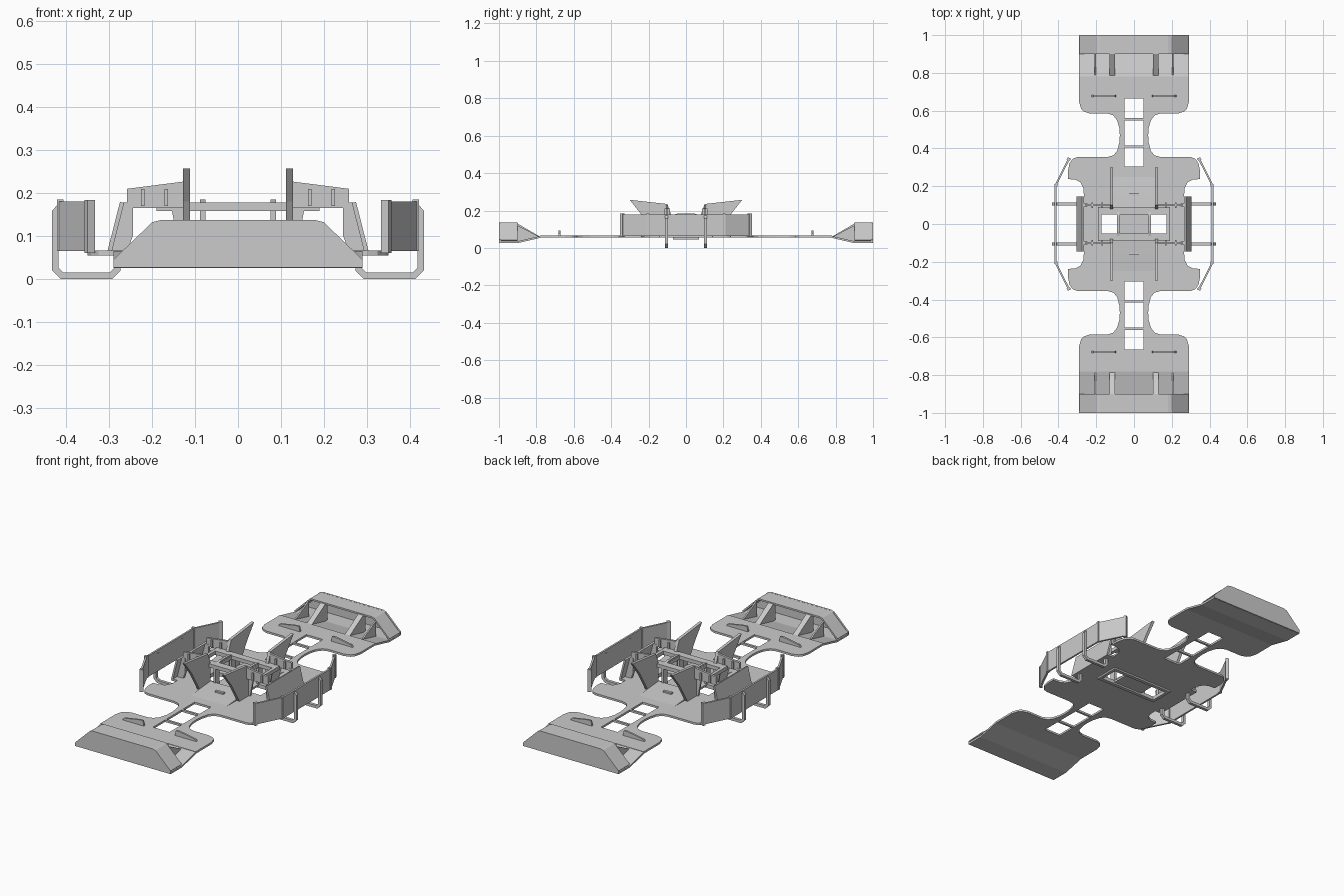
import bpy
import bmesh
from mathutils import Vector

if "Cube" in bpy.data.objects:
    bpy.data.objects.remove(bpy.data.objects["Cube"], do_unlink=True)

BOTH = (1, -1)
FLOOR, TOP = 0.055, 0.066


def prism(name, pts, axis, lo, hi, xs=(1,), ys=(1,)):
    """Extrude a 2D outline along an axis, with mirrored copies in one mesh."""
    place = {"x": lambda a, b, c: (c, a, b),
             "y": lambda a, b, c: (a, c, b),
             "z": lambda a, b, c: (a, b, c)}[axis]
    bm = bmesh.new()
    for sx in xs:
        for sy in ys:
            rings = []
            for c in (lo, hi):
                ring = []
                for a, b in pts:
                    x, y, z = place(a, b, c)
                    ring.append(bm.verts.new((x * sx, y * sy, z)))
                rings.append(ring)
                bm.faces.new(ring)
            n = len(pts)
            for i in range(n):
                j = (i + 1) % n
                bm.faces.new((rings[0][i], rings[0][j], rings[1][j], rings[1][i]))
    bmesh.ops.recalc_face_normals(bm, faces=bm.faces)
    mesh = bpy.data.meshes.new(name)
    bm.to_mesh(mesh)
    bm.free()
    ob = bpy.data.objects.new(name, mesh)
    bpy.context.collection.objects.link(ob)
    return ob


def rect(x0, x1, y0, y1):
    return [(x0, y0), (x1, y0), (x1, y1), (x0, y1)]


def band(path, t):
    """Closed outline of an open path with thickness t."""
    p = [Vector(q) for q in path]
    left, right = [], []
    for i, q in enumerate(p):
        d0 = (q - p[max(i - 1, 0)]).normalized()
        d1 = (p[min(i + 1, len(p) - 1)] - q).normalized()
        d = (d0 + d1).normalized()
        ref = d1 if d1.length else d0
        off = Vector((-d.y, d.x)) * (t / 2 / max(d.dot(ref), 0.3))
        left.append(tuple(q + off))
        right.append(tuple(q - off))
    return left + right[::-1]


def cut(ob, *cutters):
    for c in cutters:
        m = ob.modifiers.new("opening", "BOOLEAN")
        m.object = c
        m.operation = "DIFFERENCE"
        m.solver = "EXACT"
        c.hide_render = True
        c.hide_viewport = True
        c.display_type = "WIRE"


# Floor plate with waisted necks and scooped sides
quarter = [(0.29, 0.78), (0.29, 0.645), (0.28, 0.61), (0.265, 0.595), (0.235, 0.585),
           (0.14, 0.585), (0.11, 0.575), (0.09, 0.55), (0.078, 0.51), (0.075, 0.47),
           (0.078, 0.43), (0.09, 0.385), (0.11, 0.363), (0.14, 0.355), (0.3, 0.355),
           (0.325, 0.345), (0.342, 0.32), (0.35, 0.28), (0.35, 0.238), (0.31, 0.235),
           (0.285, 0.222), (0.268, 0.19), (0.265, 0.145), (0.305, 0.143)]
half = quarter + [(x, -y) for x, y in quarter[::-1]]
floor = prism("floor_plate", half + [(-x, y) for x, y in half[::-1]], "z", FLOOR, TOP)
cut(floor,
    prism("neck_cutter", rect(-0.05, 0.05, 0.305, 0.665), "z", 0, 0.2, ys=BOTH),
    prism("window_cutter", rect(0.09, 0.173, -0.05, 0.05), "z", 0, 0.15, xs=BOTH))
for y in (0.41, 0.555):
    prism("neck_crossbar", rect(-0.055, 0.055, y - 0.006, y + 0.006), "z",
          FLOOR, TOP, ys=BOTH)

# Rim beneath the central windows
rim = prism("window_rim", rect(-0.19, 0.19, -0.07, 0.07), "z", 0.046, FLOOR + 0.002)
cut(rim, prism("rim_cutter", rect(-0.173, 0.173, -0.05, 0.05), "z", 0, 0.2))

# Bumper ends: pan, end wall, roof, struts and fins
prism("end_pan", band([(0.775, 0.06), (0.9, 0.031), (0.995, 0.031)], 0.01), "x",
      -0.29, 0.29, ys=BOTH)
prism("end_wall", [(-0.29, 0.027), (0.29, 0.027), (0.29, 0.045), (0.2, 0.132),
                   (0.18, 0.137), (-0.18, 0.137), (-0.2, 0.132), (-0.29, 0.045)],
      "y", 0.99, 1.0, ys=BOTH)
prism("end_roof", band([(-0.286, 0.04), (-0.195, 0.128), (-0.18, 0.132),
                        (0.18, 0.132), (0.195, 0.128), (0.286, 0.04)], 0.009),
      "y", 0.9, 0.995, ys=BOTH)
prism("end_strut", [(0.78, 0.06), (0.9, 0.13), (0.92, 0.13), (0.92, 0.031), (0.9, 0.031)],
      "x", 0.1, 0.13, xs=BOTH, ys=BOTH)
prism("end_cheek", [(0.78, 0.058), (0.9, 0.12), (0.9, 0.031)],
      "x", 0.2, 0.208, xs=BOTH, ys=BOTH)
prism("floor_fin", [(0.095, TOP), (0.225, TOP), (0.215, 0.078), (0.12, 0.094),
                    (0.1, 0.094)], "y", 0.672, 0.682, xs=BOTH, ys=BOTH)

# Central deck with three openings
deck = prism("deck", rect(-0.19, 0.19, -0.09, 0.09), "z", 0.158, 0.178)
cut(deck,
    prism("deck_side_cutter", rect(0.09, 0.173, -0.05, 0.05), "z", 0.1, 0.25, xs=BOTH),
    prism("deck_middle_cutter", rect(-0.075, 0.075, -0.05, 0.05), "z", 0.1, 0.25))
prism("deck_arch", [(-0.07, 0.176), (0.07, 0.176), (0.04, 0.185), (-0.04, 0.185)],
      "x", 0.076, 0.089, xs=BOTH)
prism("deck_post", rect(0.076, 0.089, 0.06, 0.16), "y", 0.052, 0.085, xs=BOTH, ys=BOTH)
prism("deck_bracket", [(0.12, 0.06), (0.135, 0.06), (0.155, 0.165), (0.12, 0.165)],
      "y", 0.08, 0.09, xs=BOTH, ys=BOTH)
prism("floor_ramp", [(0.08, TOP), (0.25, TOP), (0.16, 0.074), (0.08, 0.08)],
      "x", -0.11, 0.11, ys=BOTH)
prism("ramp_peg", rect(-0.025, 0.025, 0.15, 0.165), "z", TOP, 0.082, ys=BOTH)

# Upright wings and their cross panels
prism("upright_wing", [(0.08, TOP), (0.08, 0.18), (0.1, 0.235), (0.3, 0.257),
                       (0.24, 0.18), (0.17, TOP)], "x", 0.112, 0.128, xs=BOTH, ys=BOTH)
panel = prism("cross_panel", [(0.125, 0.165), (0.258, 0.165), (0.258, 0.21), (0.125, 0.227)],
              "y", 0.095, 0.107, xs=BOTH, ys=BOTH)
for x in (0.167, 0.222):
    prism("panel_rib", rect(x - 0.004, x + 0.004, 0.17, 0.21), "y", 0.085, 0.115,
          xs=BOTH, ys=BOTH)

# Sloped side walls with gussets
prism("side_wall", band([(0.3, 0.06), (0.27, 0.178)], 0.01), "y", -0.145, 0.145, xs=BOTH)
prism("side_gusset", [(0.3, 0.06), (0.27, 0.178), (0.245, 0.178), (0.245, 0.1), (0.26, 0.06)],
      "y", 0.093, 0.108, xs=BOTH, ys=BOTH)

# Outer side guards carried by hoops
prism("side_guard", band([(0.342, 0.35), (0.415, 0.205), (0.415, -0.205), (0.342, -0.35)], 0.01),
      "z", 0.065, 0.18, xs=BOTH)
prism("guard_flange", [(0.333, 0.345), (0.35, 0.353), (0.357, 0.339), (0.345, 0.33)],
      "z", 0.06, 0.184, xs=BOTH, ys=BOTH)
prism("guard_joint", rect(0.406, 0.422, 0.198, 0.212), "z", 0.065, 0.185, xs=BOTH, ys=BOTH)
prism("guard_hoop", band([(0.281, 0.062), (0.281, 0.022), (0.295, 0.008), (0.41, 0.008),
                          (0.426, 0.024), (0.426, 0.155), (0.415, 0.168)], 0.015),
      "y", 0.097, 0.113, xs=BOTH, ys=BOTH)
